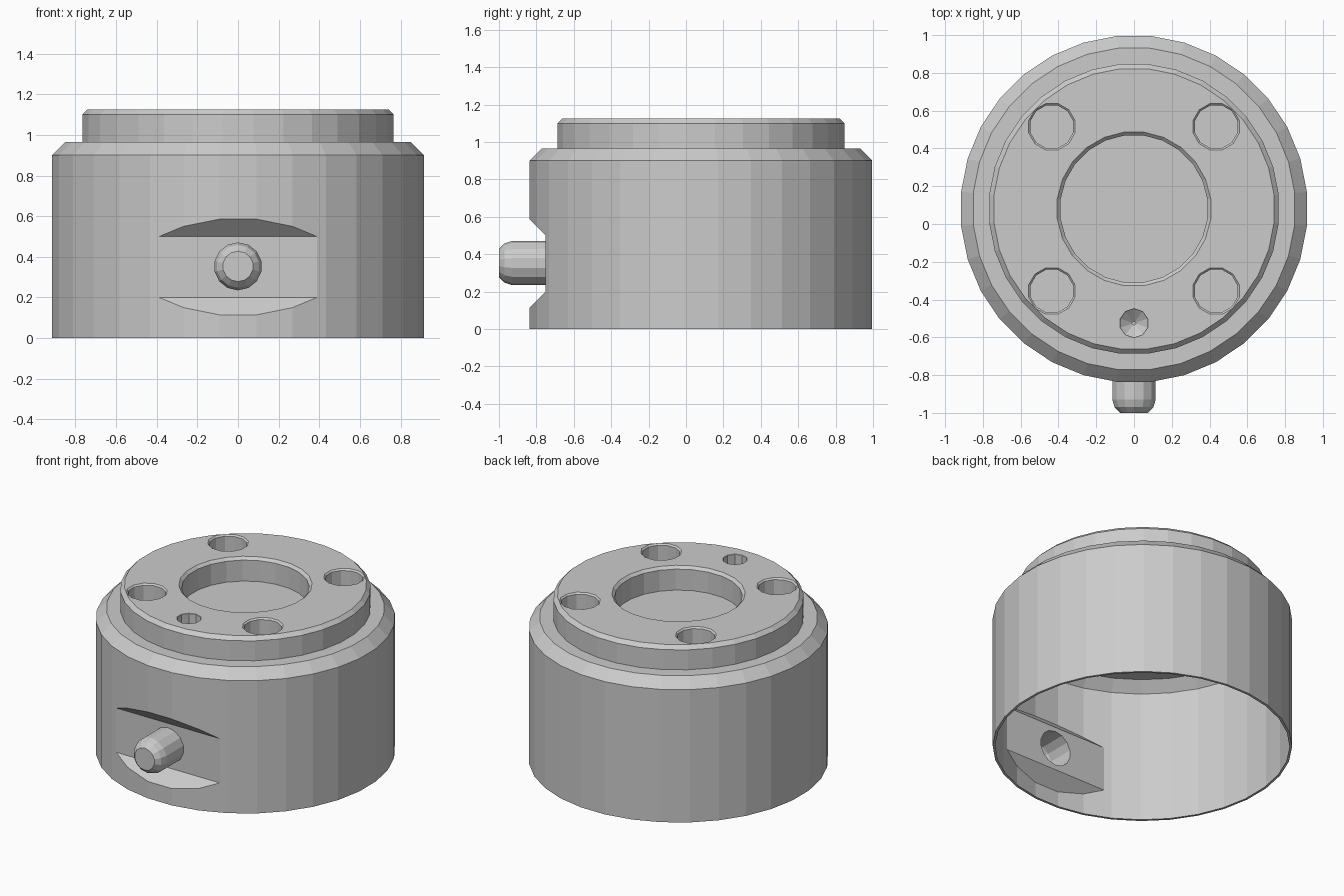
import bpy, bmesh, math
from mathutils import Matrix, Vector

cube = bpy.data.objects.get("Cube")
if cube:
    bpy.data.objects.remove(cube, do_unlink=True)

steel = bpy.data.materials.new("grey steel")
steel.use_nodes = True
GREY = (0.6, 0.6, 0.6, 1)
steel.diffuse_color = GREY
steel.node_tree.nodes["Principled BSDF"].inputs["Base Color"].default_value = GREY

AXIS_Y = 0.08      # the round body sits slightly behind the origin
TOP = 1.125
FLOOR = 0.965


def add_object(name, bm):
    bmesh.ops.recalc_face_normals(bm, faces=bm.faces)
    mesh = bpy.data.meshes.new(name)
    bm.to_mesh(mesh)
    bm.free()
    mesh.materials.append(steel)
    obj = bpy.data.objects.new(name, mesh)
    bpy.context.collection.objects.link(obj)
    return obj


def lathe(name, profile, segments, place):
    """Closed solid of revolution from (radius, height) pairs."""
    bm = bmesh.new()
    rings = []
    for r, z in profile:
        ring = []
        for i in range(segments):
            a = 2 * math.pi * (i + 0.5) / segments
            ring.append(bm.verts.new((r * math.cos(a), r * math.sin(a), z)))
        rings.append(ring)
    for low, high in zip(rings, rings[1:]):
        for i in range(segments):
            j = (i + 1) % segments
            bm.faces.new((low[i], low[j], high[j], high[i]))
    bm.faces.new(rings[0])
    bm.faces.new(rings[-1])
    bm.transform(place)
    return add_object(name, bm)


def combine(target, other, operation):
    mod = target.modifiers.new(operation.lower(), 'BOOLEAN')
    mod.operation = operation
    mod.solver = 'EXACT'
    mod.object = other
    bpy.context.view_layer.objects.active = target
    bpy.ops.object.modifier_apply(modifier=mod.name)
    bpy.data.objects.remove(other, do_unlink=True)


def at(x, y):
    return Matrix.Translation((x, y, 0))


def pocket(name, x, y, radius, bevel, segments, tip=None):
    """Blind hole with a bevelled mouth and an optional drill point."""
    profile = [(radius + bevel, TOP + bevel), (radius, TOP),
               (radius - bevel, TOP - bevel)]
    if tip:
        profile += [(radius - bevel, tip), (0.01, FLOOR + 0.005)]
    else:
        profile += [(radius - bevel, FLOOR)]
    combine(housing, lathe(name, profile, segments, at(x, y)), 'DIFFERENCE')


# Round housing with bevelled shoulder and raised collar
housing = lathe("housing", [
    (0.92, 0), (0.92, 0.9), (0.855, 0.965), (0.77, 0.965),
    (0.77, 1.1), (0.745, TOP)], 32, at(0, AXIS_Y))

# Flat with sloping sides milled across the front
bm = bmesh.new()
section = [(-0.75, 0.2), (-0.75, 0.5), (-0.93, 0.68), (-0.93, 0.02)]
face = bm.faces.new([bm.verts.new((-0.6, y, z)) for y, z in section])
side = bmesh.ops.extrude_face_region(bm, geom=[face])
bmesh.ops.translate(bm, vec=Vector((1.2, 0, 0)),
                    verts=[v for v in side["geom"] if isinstance(v, bmesh.types.BMVert)])
combine(housing, add_object("front_flat_cutter", bm), 'DIFFERENCE')

# Rounded pin standing out of the flat
pin_place = Matrix.Translation((0, 0, 0.353)) @ Matrix.Rotation(math.pi / 2, 4, 'X')
pin = lathe("pin", [(0.118, 0.7), (0.118, 0.93), (0.105, 0.97),
                    (0.075, 1.0)], 14, pin_place)
combine(housing, pin, 'UNION')

# Centre recess, four bolt holes and the small locating hole
pocket("centre_recess", 0, AXIS_Y, 0.41, 0.018, 24)
for sx in (-1, 1):
    for sy in (-1, 1):
        pocket("bolt_hole", sx * 0.435, AXIS_Y + sy * 0.435, 0.127, 0.01, 12)
pocket("locating_hole", 0, -0.525, 0.077, 0.002, 10, tip=1.02)

# Open the underside, leaving a thin rim
bm = bmesh.new()
bm.from_mesh(housing.data)
bottom = [f for f in bm.faces if all(abs(v.co.z) < 0.001 for v in f.verts)]
bmesh.ops.inset_region(bm, faces=bottom, thickness=0.016, use_even_offset=True)
bmesh.ops.delete(bm, geom=bottom, context='FACES')
bm.to_mesh(housing.data)
bm.free()
for poly in housing.data.polygons:
    poly.use_smooth = False
    poly.material_index = 0
